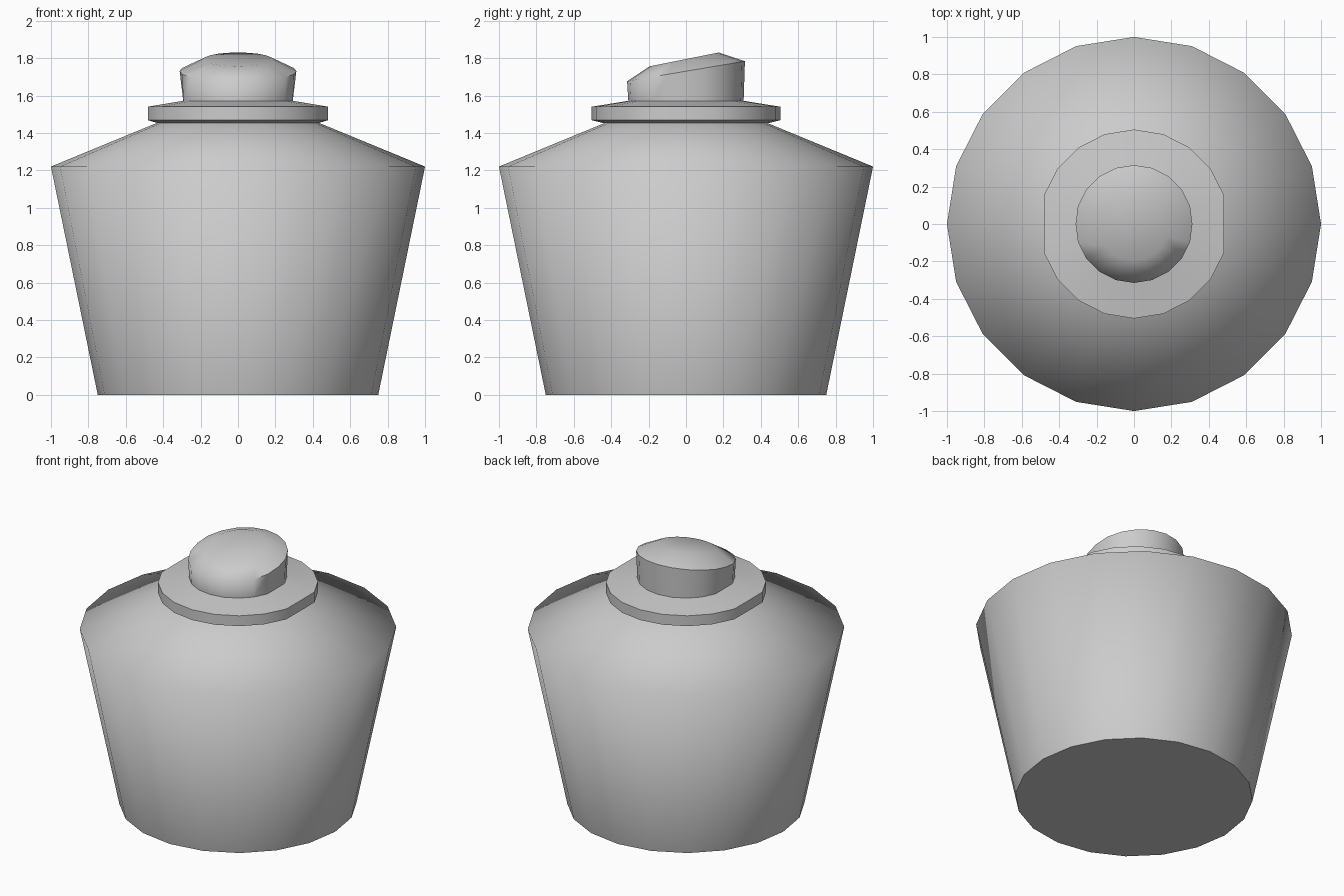
import bpy, bmesh, math

if "Cube" in bpy.data.objects:
    bpy.data.objects.remove(bpy.data.objects["Cube"])

N = 20


def lathe(name, rings, sharp=(), soft_front=False):
    """Skin rings of (rx limit, radius, z, tilt in y, centre y); cap both ends."""
    bm = bmesh.new()
    loops = []
    for limit, r, z, tilt, cy in rings:
        loop = []
        for i in range(N):
            a = 2 * math.pi * i / N
            x = max(-limit, min(limit, r * math.cos(a)))
            y = r * math.sin(a) + cy
            loop.append(bm.verts.new((x, y, z + tilt * y)))
        loops.append(loop)
    for lo, hi in zip(loops, loops[1:]):
        for i in range(N):
            j = (i + 1) % N
            bm.faces.new((lo[i], lo[j], hi[j], hi[i]))
    bm.faces.new(loops[0][::-1])
    bm.faces.new(loops[-1])
    for f in bm.faces:
        f.smooth = True
    # Creases around the chosen rings
    for k in sharp:
        for i in range(N):
            e = bm.edges.get((loops[k][i], loops[k][(i + 1) % N]))
            mid_y = (e.verts[0].co.y + e.verts[1].co.y) / 2
            e.smooth = soft_front and k > 0 and mid_y < -0.2
    bmesh.ops.recalc_face_normals(bm, faces=bm.faces)
    mesh = bpy.data.meshes.new(name)
    bm.to_mesh(mesh)
    bm.free()
    obj = bpy.data.objects.new(name, mesh)
    bpy.context.collection.objects.link(obj)
    return obj


# Tapered body with smooth sloping shoulder
lathe("body", [(9, 0.75, 0, 0, 0), (9, 1.0, 1.22, 0, 0), (9, 0.43, 1.455, 0, 0)],
      sharp=(0, 2))

# Neck rim, slightly flattened at left and right
lathe("neck_rim", [(0.42, 0.43, 1.45, 0, 0), (0.482, 0.505, 1.468, 0, 0),
                   (0.482, 0.505, 1.54, 0, 0), (0.29, 0.306, 1.572, 0, 0)],
      sharp=(0, 1, 2, 3))

# Stopper with a slanted, chamfered top
lathe("stopper", [(0.292, 0.308, 1.565, 0, 0), (0.312, 0.315, 1.73, 0.17, 0),
                  (9, 0.185, 1.795, 0.2, -0.01)],
      sharp=(0, 1), soft_front=True)
